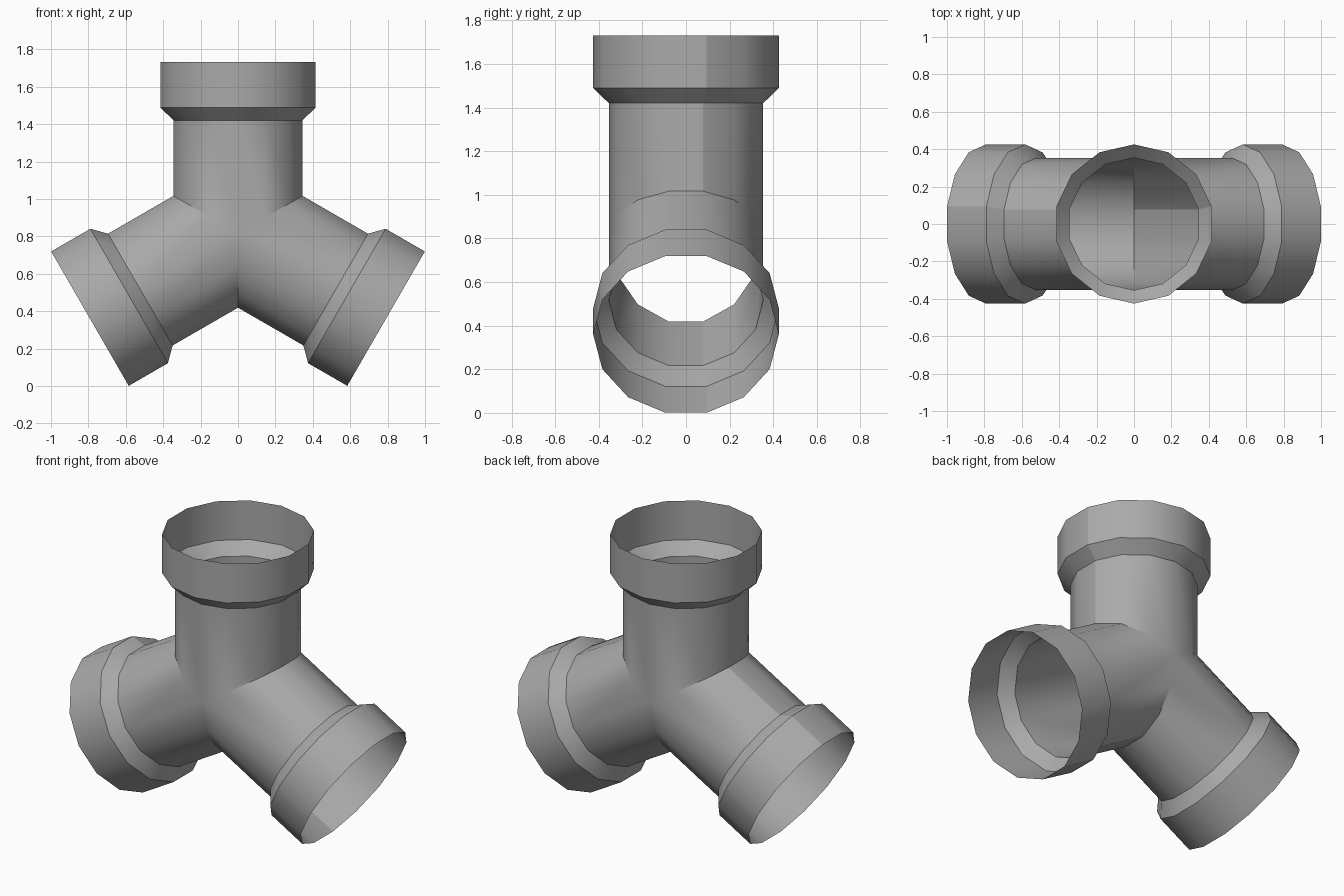
import bpy, bmesh, math
from mathutils import Vector

if "Cube" in bpy.data.objects:
    bpy.data.objects.remove(bpy.data.objects["Cube"])

SIDES = 14
CENTRE_Z = 0.817
PIPE_R, SOCKET_R = 0.354, 0.4255
# (radius, distance along arm); None = mitred joint at the centre
PROFILE = [(PIPE_R, None), (PIPE_R, 0.603), (SOCKET_R, 0.672), (SOCKET_R, 0.914)]

grey = bpy.data.materials.new("pipe grey")
grey.diffuse_color = (0.4, 0.4, 0.4, 1)
grey.use_nodes = True
grey.node_tree.nodes["Principled BSDF"].inputs["Base Color"].default_value = grey.diffuse_color

bm = bmesh.new()
seams = []


def add_arm(angle):
    """One open thin-walled arm with a flared socket, turned about the y axis."""
    along = Vector((-math.sin(angle), 0, math.cos(angle)))
    side = Vector((math.cos(angle), 0, math.sin(angle)))
    rings = []
    for r, dist in PROFILE:
        ring = []
        for k in range(SIDES):
            t = 2 * math.pi * k / SIDES
            u, y = r * math.sin(t), r * math.cos(t)
            d = abs(u) / math.sqrt(3) if dist is None else dist
            ring.append(bm.verts.new(along * d + side * u + Vector((0, y, CENTRE_Z))))
        rings.append(ring)
    for a, b in zip(rings, rings[1:]):
        for k in range(SIDES):
            n = (k + 1) % SIDES
            bm.faces.new((a[k], a[n], b[n], b[k]))
        seams.append(bm.edges.get((a[3], b[3])))  # lengthwise seam


# Three arms, 120 degrees apart
for i in range(3):
    add_arm(i * math.tau / 3)

# Weld the mitred joint, then smooth with sharp bends and seams
for e in seams:
    e.smooth = False
bmesh.ops.remove_doubles(bm, verts=bm.verts, dist=0.0005)
bmesh.ops.recalc_face_normals(bm, faces=bm.faces)
if sum(f.normal.dot(f.calc_center_median() - Vector((0, 0, CENTRE_Z))) for f in bm.faces) < 0:
    bmesh.ops.reverse_faces(bm, faces=bm.faces)
for f in bm.faces:
    f.smooth = True
for e in bm.edges:
    if len(e.link_faces) == 2 and e.calc_face_angle() > math.radians(30):
        e.smooth = False

mesh = bpy.data.meshes.new("pipe_fitting")
bm.to_mesh(mesh)
bm.free()
mesh.materials.append(grey)
bpy.context.collection.objects.link(bpy.data.objects.new("three_way_pipe_fitting", mesh))
